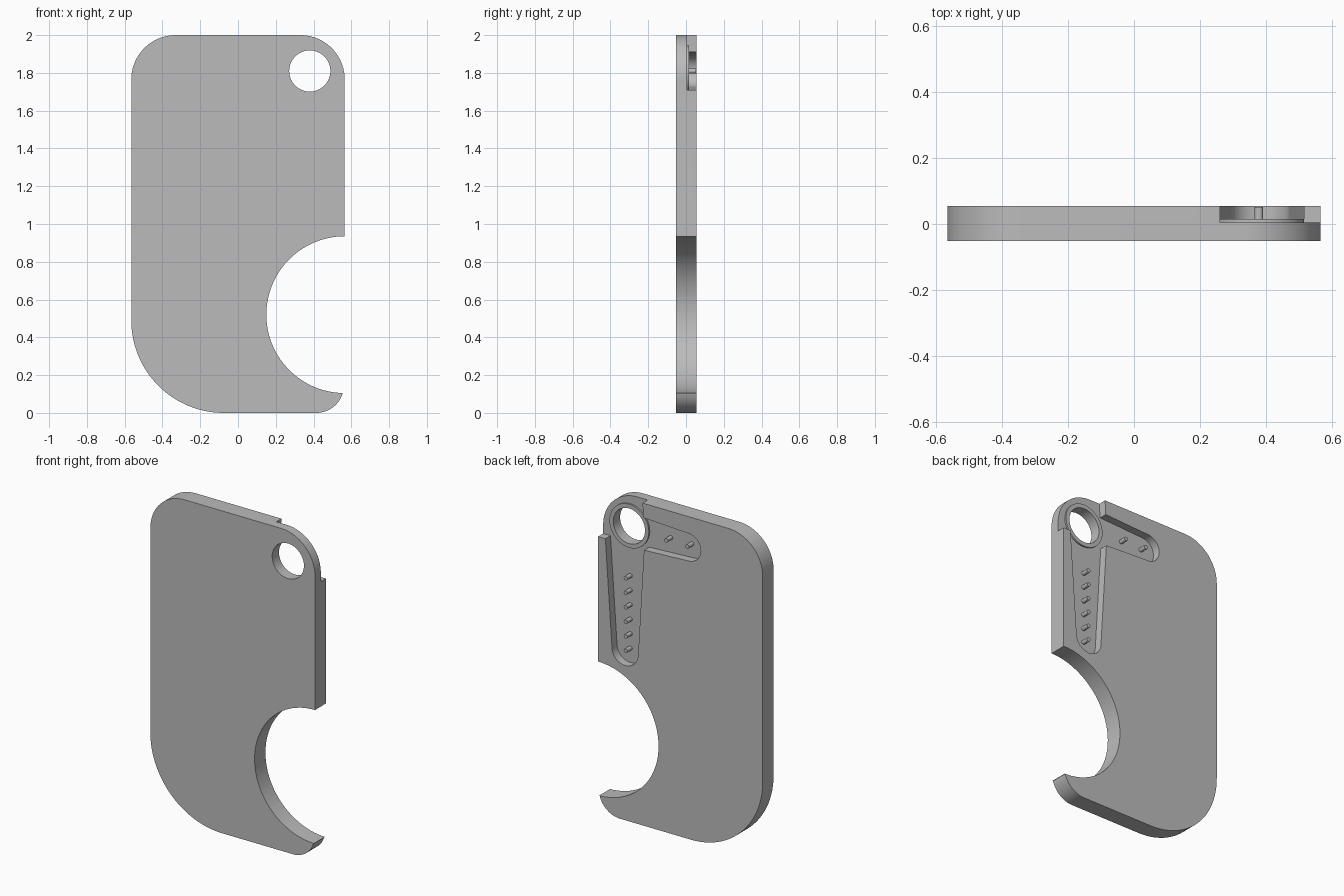
import bpy, bmesh
from math import radians, cos, sin

if "Cube" in bpy.data.objects:
    bpy.data.objects.remove(bpy.data.objects["Cube"], do_unlink=True)

BACK, FLOOR, FRONT = 0.055, 0.005, -0.052
HOLE = (0.38, 1.81)

grey = bpy.data.materials.new("plain_grey")
grey.use_nodes = True
grey.diffuse_color = (0.5, 0.5, 0.5, 1)
grey.node_tree.nodes["Principled BSDF"].inputs["Base Color"].default_value = (0.5, 0.5, 0.5, 1)


def arc(cx, cz, r, start, end, n=24):
    """Points along an arc in the xz plane, angles in degrees."""
    angles = [radians(start + (end - start) * i / n) for i in range(n + 1)]
    return [(cx + r * cos(a), cz + r * sin(a)) for a in angles]


def slab(name, outline, y0, y1):
    """Extrude an xz outline from y0 to y1."""
    bm = bmesh.new()
    face = bm.faces.new([bm.verts.new((x, y0, z)) for x, z in outline])
    out = bmesh.ops.extrude_face_region(bm, geom=[face])
    verts = [v for v in out["geom"] if isinstance(v, bmesh.types.BMVert)]
    bmesh.ops.translate(bm, vec=(0, y1 - y0, 0), verts=verts)
    bmesh.ops.recalc_face_normals(bm, faces=bm.faces)
    mesh = bpy.data.meshes.new(name)
    bm.to_mesh(mesh)
    bm.free()
    mesh.materials.append(grey)
    ob = bpy.data.objects.new(name, mesh)
    bpy.context.collection.objects.link(ob)
    return ob


def select(ob):
    bpy.ops.object.select_all(action='DESELECT')
    ob.select_set(True)
    bpy.context.view_layer.objects.active = ob


def cut(ob, cutter):
    mod = ob.modifiers.new("cut", 'BOOLEAN')
    mod.operation, mod.solver, mod.object = 'DIFFERENCE', 'EXACT', cutter
    select(ob)
    bpy.ops.object.modifier_apply(modifier=mod.name)


def disc(centre, r, n):
    return arc(*centre, r, 0, 360, n)[:-1]


# Plate outline: rounded corners, hooked tip and large round bite
outline = (arc(0.33, 1.765, 0.235, 0, 90)
           + arc(-0.33, 1.765, 0.235, 90, 180)
           + arc(-0.075, 0.49, 0.49, 180, 270, 32)
           + arc(0.415, 0.145, 0.145, 270, 344, 14)
           + arc(0.565, 0.52, 0.415, 269, 90, 56))
plate = slab("plate", outline, FRONT, BACK)

# Pocket on the back: open corner with two tapered round-ended arms
pocket_outline = ([(0.265, 2.1), (0.255, 1.91)]
                  + arc(-0.055, 1.81, 0.085, 90, 270)
                  + [(0.25, 1.71)]
                  + arc(0.38, 1.05, 0.09, 180, 360)
                  + [(0.515, 1.71), (0.7, 1.71), (0.7, 2.1)])
pocket = slab("pocket_cutter", pocket_outline, FLOOR, 0.2)
bore = slab("bore_cutter", disc(HOLE, 0.109, 64), -0.2, 0.2)
cut(plate, pocket)

# Raised rim around the through hole
rim = slab("hole_rim", disc(HOLE, 0.135, 64), 0, 0.015)
cut(plate, bore)
cut(rim, bore)
for cutter in (pocket, bore):
    bpy.data.objects.remove(cutter, do_unlink=True)

# Pins standing along each arm of the pocket
spots = [(0.378, 1.5 - 0.09 * i) for i in range(6)] + [(0.10, 1.81), (-0.045, 1.81)]
pins = [slab(f"pin_{i + 1}", disc(p, 0.013, 20), 0, 0.052) for i, p in enumerate(spots)]

for ob in [plate, rim] + pins:
    select(ob)
    bpy.ops.object.shade_smooth_by_angle(angle=radians(30))
